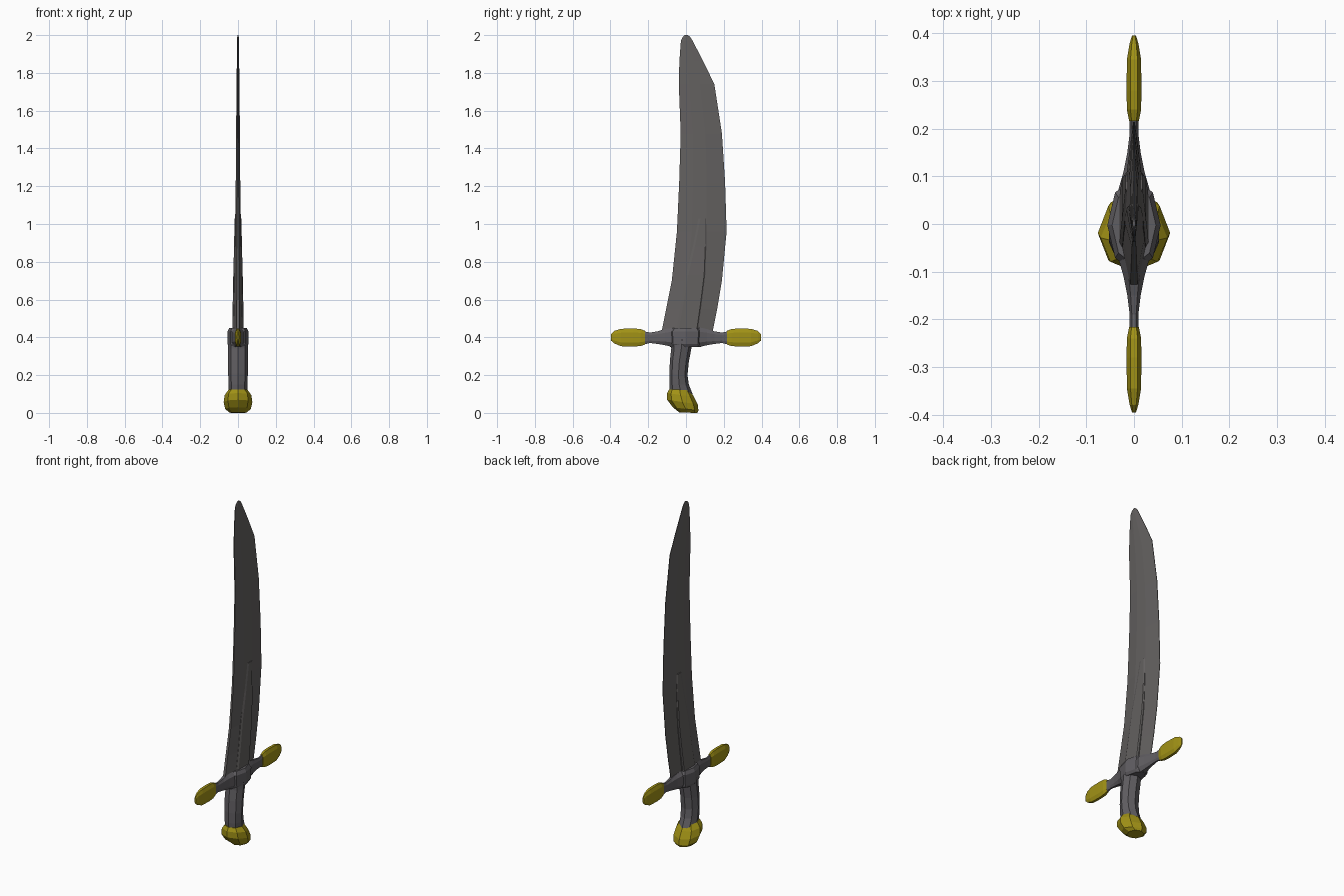
import bpy, bmesh, math

cube = bpy.data.objects.get("Cube")
if cube:
    bpy.data.objects.remove(cube)


def material(name, rgb):
    m = bpy.data.materials.new(name)
    m.use_nodes = True
    m.diffuse_color = (*rgb, 1)
    m.node_tree.nodes["Principled BSDF"].inputs["Base Color"].default_value = (*rgb, 1)
    return m


steel = material("dark steel", (0.125, 0.118, 0.116))
iron = material("grip iron", (0.118, 0.112, 0.122))
gold = material("old gold", (0.36, 0.29, 0.008))


def loft(name, rings, mat):
    """Skin a list of equal rings and cap both ends."""
    bm = bmesh.new()
    loops = [[bm.verts.new(p) for p in ring] for ring in rings]
    n = len(loops[0])
    for a, b in zip(loops, loops[1:]):
        for i in range(n):
            j = (i + 1) % n
            bm.faces.new((a[i], a[j], b[j], b[i]))
    bm.faces.new(loops[0])
    bm.faces.new(loops[-1])
    bmesh.ops.recalc_face_normals(bm, faces=bm.faces)
    mesh = bpy.data.meshes.new(name)
    bm.to_mesh(mesh)
    bm.free()
    mesh.materials.append(mat)
    obj = bpy.data.objects.new(name, mesh)
    bpy.context.collection.objects.link(obj)
    return obj


def octagon():
    return [(math.cos(i * math.pi / 4), math.sin(i * math.pi / 4)) for i in range(8)]


def upright_ring(z_back, z_front, y0, y1, rx):
    """Octagon around the handle, tilted from back to front."""
    cy, ry = (y0 + y1) / 2, (y1 - y0) / 2
    return [(rx * c, cy + ry * s, z_back + (z_front - z_back) * (s + 1) / 2)
            for c, s in octagon()]


def cross_ring(y, z0, z1, rx):
    """Chamfered upright section of the crossguard."""
    cz, h = (z0 + z1) / 2, (z1 - z0) / 2
    return [(rx * a, y, cz + h * b) for a, b in
            ((1, -.55), (1, .55), (.5, 1), (-.5, 1),
             (-1, .55), (-1, -.55), (-.5, -1), (.5, -1))]


# Blade: z, back edge, cutting edge, half thickness
sections = [
    (0.40, -.135, .135, .026), (0.55, -.105, .165, .023), (0.70, -.075, .19, .020),
    (0.96, -.048, .215, .016), (1.22, -.036, .207, .012), (1.48, -.028, .19, .010),
    (1.74, -.038, .15, .008), (1.86, -.035, .092, .006), (1.97, -.027, .035, .005),
    (1.99, -.018, .022, .004), (2.0, -.006, .010, .003),
]


def blade_ring(z, back, front, t):
    w = front - back
    half = [(t * .3, back), (t, back + w * .3), (t * .95, back + w * .6), (.0015, front)]
    return [(x, y, z) for x, y in half] + [(-x, y, z) for x, y in reversed(half)]


loft("blade", [blade_ring(*s) for s in sections], steel)

# Raised rib on both faces of the lower blade
rib = [(0.42, -.055, .06, .031), (0.58, -.025, .083, .028), (0.73, .0, .102, .025),
       (0.88, .035, .108, .021), (1.03, .065, .107, .018)]
loft("blade_rib", [[(x * t, y, z) for x, y in
                    ((.8, y0), (1, y0 + .012), (1, y1 - .006), (.8, y1),
                     (-.8, y1), (-1, y1 - .006), (-1, y0 + .012), (-.8, y0))]
                   for z, y0, y1, t in rib], steel)

# Curved grip
loft("grip", [upright_ring(*s) for s in (
    (.10, .10, -.085, .035, .048), (.15, .15, -.088, .015, .05),
    (.21, .20, -.088, .008, .052), (.28, .27, -.085, .015, .052),
    (.34, .34, -.078, .028, .052), (.39, .39, -.08, .04, .052))], iron)

# Pommel
loft("pommel", [upright_ring(*s) for s in (
    (.002, .0, -.035, .06, .045), (.03, .012, -.07, .066, .068),
    (.07, .045, -.1, .062, .076), (.105, .085, -.1, .042, .07),
    (.125, .12, -.09, .022, .05))], gold)

# Guard block around the blade root
loft("guard_collar", [upright_ring(*s) for s in (
    (.35, .35, -.085, .08, .046), (.365, .365, -.095, .09, .056),
    (.43, .43, -.1, .095, .056), (.45, .45, -.085, .08, .046))], iron)

# Crossguard arms and gilded tips, one per side
for side, s in (("back", 1), ("front", -1)):
    loft(side + "_guard_arm", [cross_ring(s * y, *r) for y, *r in (
        (.0, .35, .452, .034), (.075, .35, .452, .032), (.11, .358, .444, .022),
        (.15, .365, .432, .014), (.19, .37, .425, .009), (.225, .362, .432, .009))], iron)
    loft(side + "_guard_tip", [cross_ring(s * y, *r) for y, *r in (
        (.216, .362, .434, .010), (.24, .354, .444, .015), (.28, .351, .447, .0155),
        (.345, .353, .445, .015), (.38, .368, .434, .009), (.396, .382, .418, .004))], gold)
